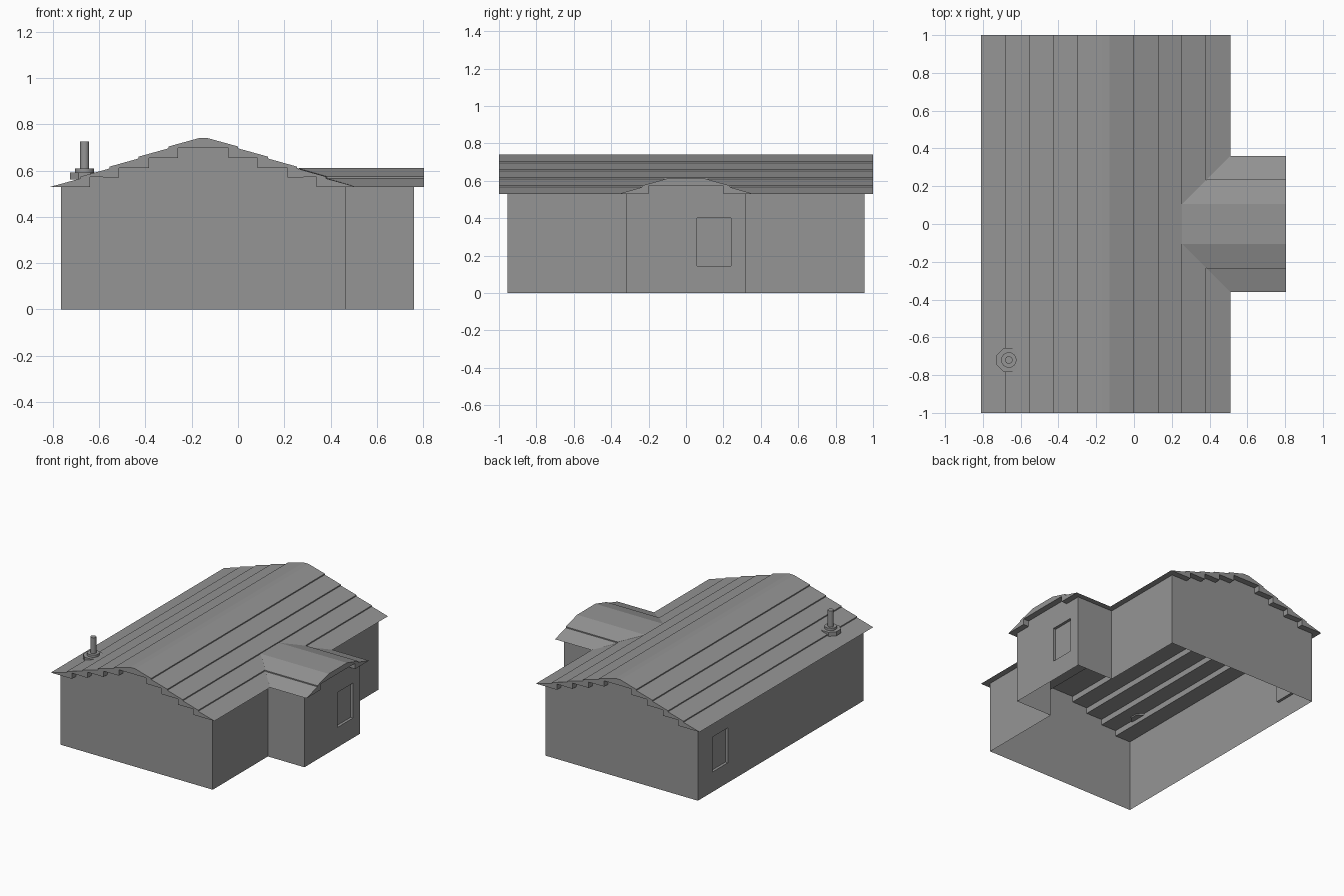
import bpy
import bmesh

cube = bpy.data.objects.get("Cube")
if cube:
    bpy.data.objects.remove(cube, do_unlink=True)

grey = bpy.data.materials.new("plain_grey")
grey.use_nodes = True
GREY = (0.3, 0.3, 0.3, 1)
grey.diffuse_color = GREY
grey.node_tree.nodes["Principled BSDF"].inputs["Base Color"].default_value = GREY


def build(name, faces):
    """Make one object from a list of faces, each a list of points."""
    bm = bmesh.new()
    for points in faces:
        bm.faces.new([bm.verts.new(p) for p in points])
    bmesh.ops.remove_doubles(bm, verts=bm.verts, dist=0.0005)
    bmesh.ops.recalc_face_normals(bm, faces=bm.faces)
    mesh = bpy.data.meshes.new(name)
    bm.to_mesh(mesh)
    bm.free()
    mesh.materials.append(grey)
    obj = bpy.data.objects.new(name, mesh)
    bpy.context.collection.objects.link(obj)
    return obj


def mirrored(half, centre=0):
    """Complete a half profile (offset, height) running from eave to middle."""
    right = [(centre + d, z) for d, z in half]
    left = [(centre - d, z) for d, z in reversed(half)]
    return right + left


def prism(name, near, far):
    """Join two matching outlines into a closed solid."""
    n = len(near)
    sides = [[near[i], near[(i + 1) % n], far[(i + 1) % n], far[i]] for i in range(n)]
    return build(name, [near, far] + sides)


def side_rect(x, y0, y1, z0, z1):
    return [(x, y0, z0), (x, y1, z0), (x, y1, z1), (x, y0, z1)]


def wall_with_opening(x, y0, y1, top, a, b, low, high):
    return [side_rect(x, y0, a, 0, top), side_rect(x, b, y1, 0, top),
            side_rect(x, a, b, 0, low), side_rect(x, a, b, high, top)]


def recess(name, x, depth, a, b, low, high):
    """Sunken panel with four reveals."""
    outer = side_rect(x, a, b, low, high)
    inner = side_rect(x + depth, a, b, low, high)
    reveals = [[outer[i], outer[(i + 1) % 4], inner[(i + 1) % 4], inner[i]] for i in range(4)]
    build(name, [inner] + reveals)


EAVE, RIDGE_X = 0.53, -0.15
WEST, EAST, END = -0.765, 0.465, 0.955
WING_X, WING_Y = 0.76, 0.32
LOW, HIGH = 0.145, 0.40

# Main roof: sloping overlapping courses above, level steps below
top_half = [(0.66, EAVE)]
for d, z in ((0.53, 0.566), (0.405, 0.609), (0.28, 0.652), (0.15, 0.696)):
    top_half += [(d, z), (d, z + 0.008)]
top_half.append((0.02, 0.74))
under_half = []
for d, z in ((0.49, EAVE), (0.365, 0.57), (0.235, 0.612), (0.11, 0.655)):
    under_half += [(d, z), (d, z + 0.042)]
under = mirrored(under_half, RIDGE_X)
outline = mirrored(top_half, RIDGE_X) + under[::-1]
prism("main_roof", [(x, -1, z) for x, z in outline], [(x, 1, z) for x, z in outline])

# Wing roof: inner end follows the diagonal valleys
wing_under = mirrored([(0.2, EAVE), (0.2, 0.572)])
wing_top = mirrored([(0.36, EAVE), (0.235, 0.566), (0.235, 0.574), (0.105, 0.611)])
wing_outline = wing_top + wing_under[::-1]
prism("wing_roof", [(0.805, y, z) for y, z in wing_outline],
      [(0.15 + abs(y), y, z) for y, z in wing_outline])

# Open-bottomed shell of walls
shell = wall_with_opening(WEST, -END, END, EAVE, 0.61, 0.79, LOW, HIGH)
shell += wall_with_opening(WING_X, -WING_Y, WING_Y, EAVE, 0.06, 0.24, LOW, HIGH)
shell.append(side_rect(WING_X, -0.2, 0.2, EAVE, 0.572))
for s in (-1, 1):
    gable = [(WEST, 0), (EAST, 0), (EAST, EAVE)] + under + [(WEST, EAVE)]
    shell.append([(x, s * END, z) for x, z in gable])
    shell.append(side_rect(EAST, s * WING_Y, s * END, 0, EAVE))
    y = s * WING_Y
    shell.append([(EAST, y, 0), (WING_X, y, 0), (WING_X, y, EAVE), (EAST, y, EAVE)])
build("walls", shell)

# Sunken panels
recess("wing_window", WING_X, -0.02, 0.06, 0.24, LOW, HIGH)
recess("side_window", WEST, 0.02, 0.61, 0.79, LOW, HIGH)


# Roof vent: octagonal base, collar and pipe
def drum(name, sides, radius, z0, z1, turn=0):
    bpy.ops.mesh.primitive_cylinder_add(vertices=sides, radius=radius, depth=z1 - z0,
                                        location=(-0.663, -0.72, (z0 + z1) / 2),
                                        rotation=(0, 0, turn))
    obj = bpy.context.object
    obj.name = name
    obj.data.materials.append(grey)
    bpy.ops.object.shade_smooth_by_angle()


drum("vent_base", 8, 0.069, 0.562, 0.592, 0.3927)
drum("vent_collar", 16, 0.041, 0.58, 0.609)
drum("vent_pipe", 16, 0.02, 0.60, 0.725)
